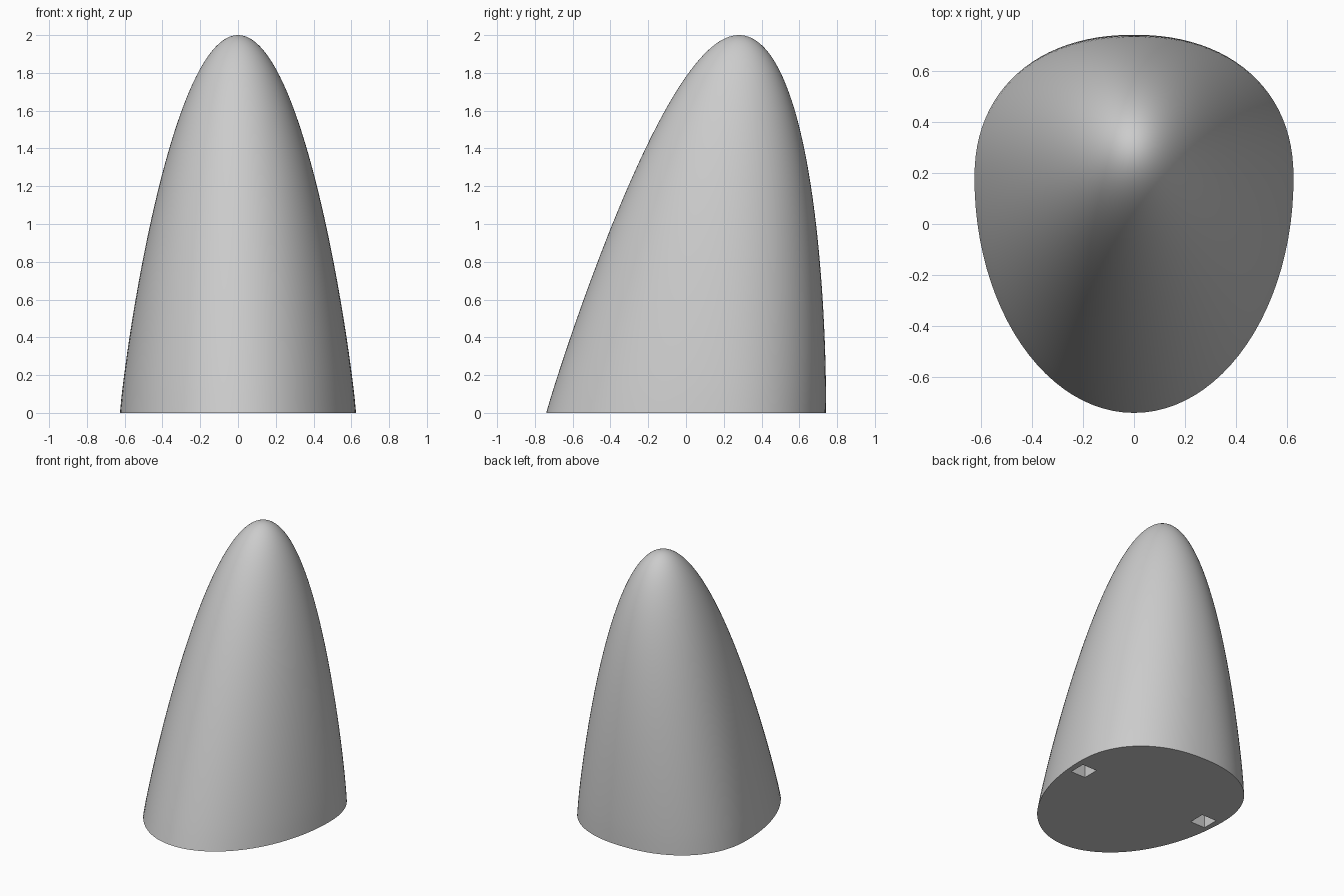
import bpy
import bmesh
import math

cube = bpy.data.objects.get("Cube")
if cube:
    bpy.data.objects.remove(cube, do_unlink=True)

HEIGHT = 2.0
HALF_WIDTH = 0.625
HALF_DEPTH = 0.74
APEX_Y = 0.28
RINGS, SIDES = 48, 96

# Single light grey finish
grey = bpy.data.materials.new("light_grey")
grey.use_nodes = True
colour = (0.6, 0.6, 0.6, 1)
grey.diffuse_color = colour
grey.node_tree.nodes["Principled BSDF"].inputs["Base Color"].default_value = colour


def make_object(name, bm):
    bmesh.ops.recalc_face_normals(bm, faces=bm.faces)
    mesh = bpy.data.meshes.new(name)
    bm.to_mesh(mesh)
    bm.free()
    mesh.materials.append(grey)
    obj = bpy.data.objects.new(name, mesh)
    bpy.context.collection.objects.link(obj)
    return obj


def spow(value, power):
    return math.copysign(abs(value) ** power, value)


def section(t):
    """Egg-shaped outline at height fraction t, broad towards the back."""
    width = HALF_WIDTH * math.sqrt(1 - t ** 1.16)
    depth = HALF_DEPTH * math.sqrt(1 - t ** 1.09)
    middle = APEX_Y * (1 - (1 - t) ** 1.1)
    shift = 0.24 * depth * (1 - t)
    points = []
    for i in range(SIDES):
        angle = math.tau * i / SIDES
        c, s = math.cos(angle), math.sin(angle)
        power = 2 / (2 + 0.22 * (1 - t)) if s > 0 else 1
        reach = depth - shift if s > 0 else depth + shift
        points.append((width * spow(c, power),
                       middle + shift + reach * spow(s, power),
                       HEIGHT * t))
    return points


# Leaning rounded cone, with rings closing up towards the tip
bm = bmesh.new()
rings = []
for r in range(RINGS):
    t = 1 - (1 - r / RINGS) ** 2
    rings.append([bm.verts.new(p) for p in section(t)])
tip = bm.verts.new((0, APEX_Y, HEIGHT))
for low, high in zip(rings, rings[1:]):
    for i in range(SIDES):
        j = (i + 1) % SIDES
        bm.faces.new((low[i], low[j], high[j], high[i]))
for i in range(SIDES):
    bm.faces.new((rings[-1][i], rings[-1][(i + 1) % SIDES], tip))
bm.faces.new(rings[0][::-1])
cone = make_object("cone_body", bm)

bpy.ops.object.select_all(action="DESELECT")
bpy.context.view_layer.objects.active = cone
cone.select_set(True)
bpy.ops.object.shade_smooth_by_angle(angle=math.radians(40))

# Pair of square sockets sunk into the underside
bm = bmesh.new()
for side in (-1, 1):
    box = bmesh.ops.create_cube(bm, size=1)["verts"]
    bmesh.ops.scale(bm, vec=(0.12, 0.12, 0.3), verts=box)
    bmesh.ops.translate(bm, vec=(side * 0.52, 0.1, 0), verts=box)
cutter = make_object("socket_cutter", bm)
cutter.hide_render = True

cut = cone.modifiers.new("sockets", "BOOLEAN")
cut.operation = "DIFFERENCE"
cut.solver = "EXACT"
cut.object = cutter
bpy.ops.object.modifier_apply(modifier=cut.name)
bpy.data.objects.remove(cutter, do_unlink=True)
